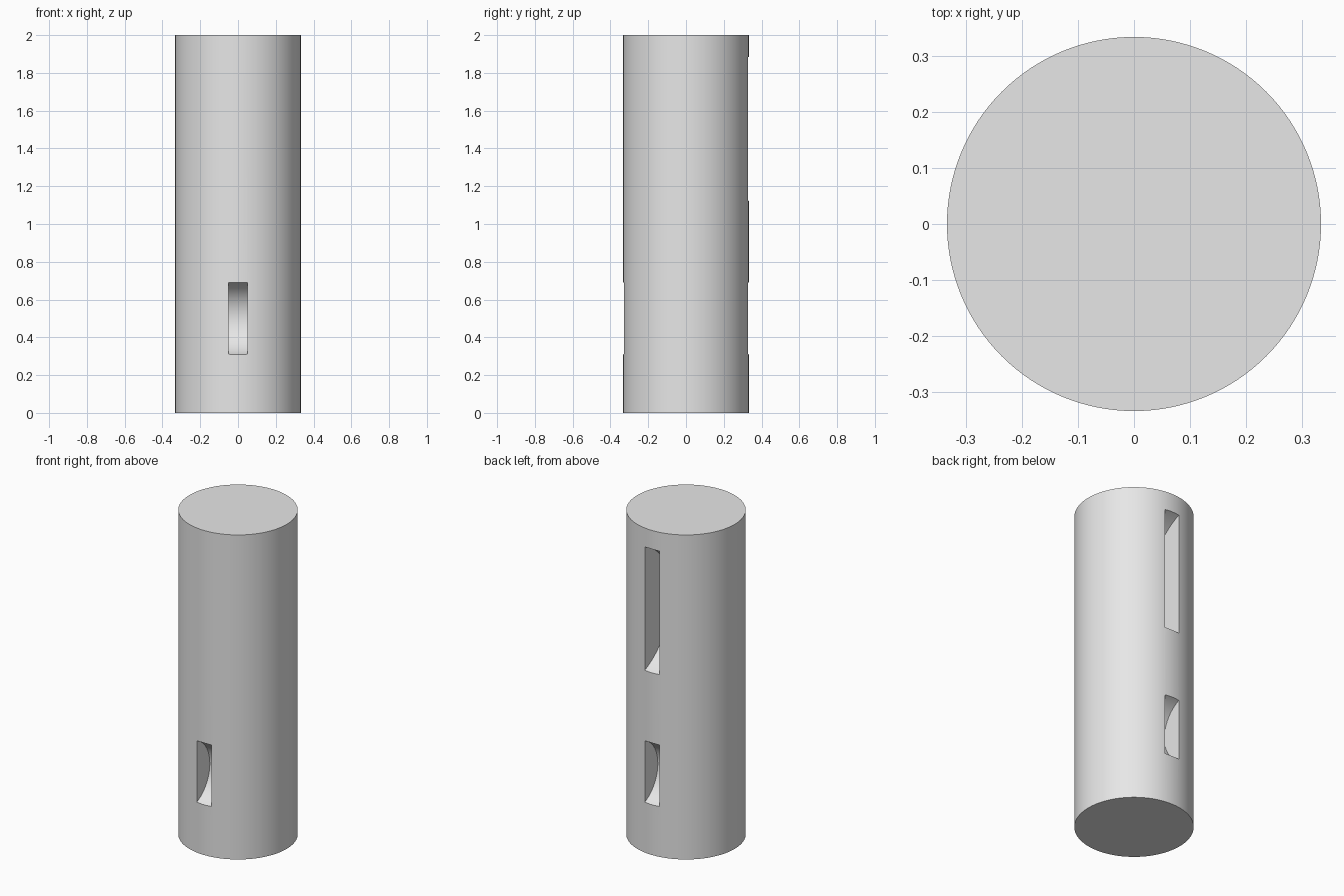
import bpy
from math import pi

cube = bpy.data.objects.get("Cube")
if cube:
    bpy.data.objects.remove(cube, do_unlink=True)

RADIUS = 1 / 3
HEIGHT = 2.0
SLOT_WIDTH = 0.10

# Single plain grey material
grey = bpy.data.materials.new("plain_grey")
grey.use_nodes = True
colour = (0.8, 0.8, 0.8, 1.0)
grey.diffuse_color = colour
grey.node_tree.nodes["Principled BSDF"].inputs["Base Color"].default_value = colour

# Solid round shaft
bpy.ops.mesh.primitive_cylinder_add(
    vertices=128, radius=RADIUS, depth=HEIGHT, location=(0, 0, HEIGHT / 2))
shaft = bpy.context.object
shaft.name = "slotted_shaft"
shaft.data.materials.append(grey)


def cut_slot(name, side, z, radius):
    """Cut a narrow round-bottomed slot; side is -1 for front, 1 for back."""
    offset = RADIUS + 0.366 * radius
    bpy.ops.mesh.primitive_cylinder_add(
        vertices=128, radius=radius, depth=SLOT_WIDTH,
        location=(0, side * offset, z), rotation=(0, pi / 2, 0))
    cutter = bpy.context.object
    cutter.name = name
    cutter.hide_render = True
    cutter.data.materials.append(grey)

    bpy.ops.object.select_all(action='DESELECT')
    shaft.select_set(True)
    bpy.context.view_layer.objects.active = shaft
    mod = shaft.modifiers.new(name, 'BOOLEAN')
    mod.operation = 'DIFFERENCE'
    mod.solver = 'EXACT'
    mod.object = cutter
    bpy.ops.object.modifier_apply(modifier=mod.name)
    bpy.data.objects.remove(cutter, do_unlink=True)


# Short slots on both faces, long slot high on the back
cut_slot("front_lower_slot", -1, 0.5, 0.205)
cut_slot("back_lower_slot", 1, 0.5, 0.205)
cut_slot("back_upper_slot", 1, 1.504, 0.41)

# Smooth curved walls with crisp rims
bpy.ops.object.select_all(action='DESELECT')
shaft.select_set(True)
bpy.context.view_layer.objects.active = shaft
bpy.ops.object.shade_smooth_by_angle(angle=pi / 6)
